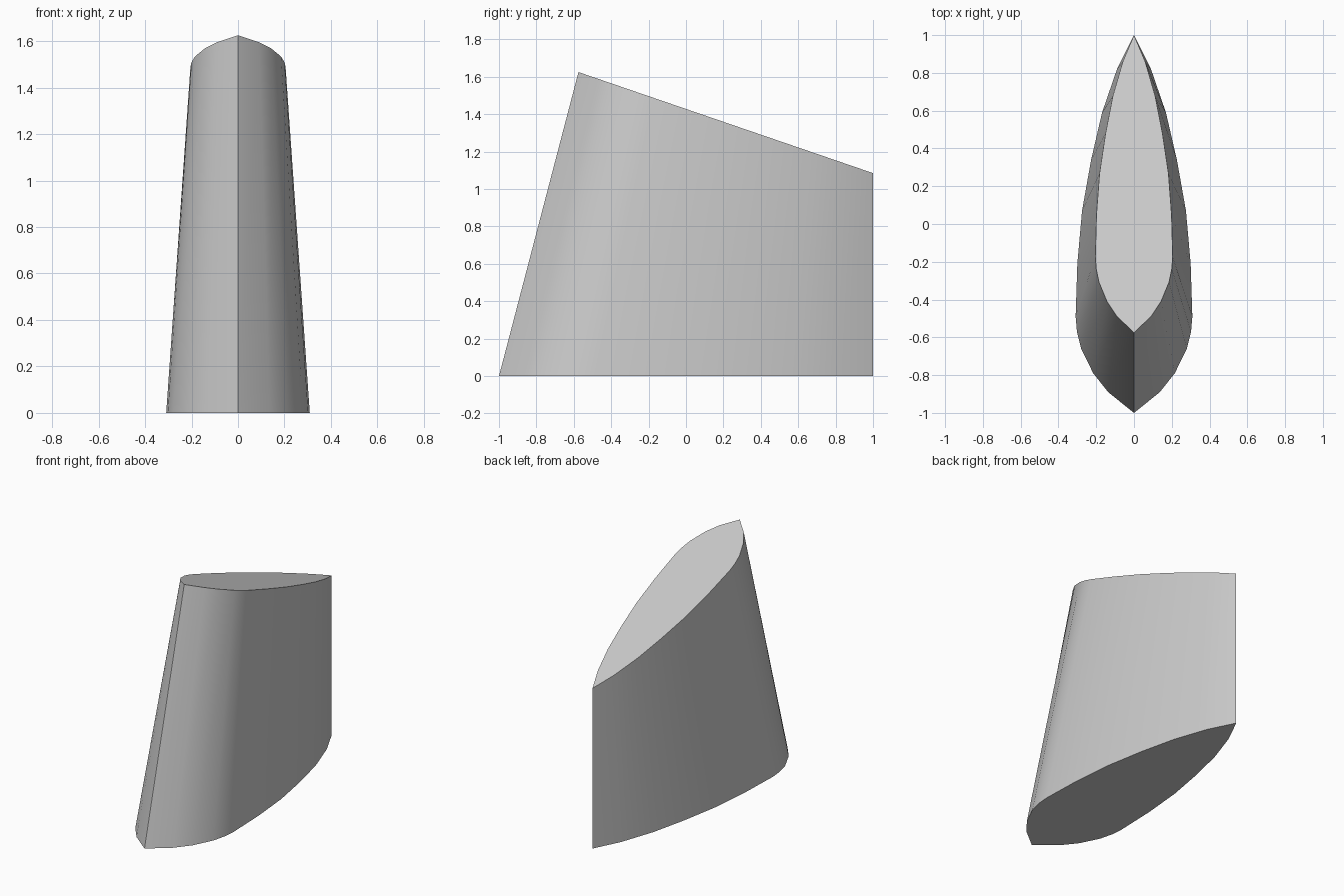
import bpy
import bmesh
import math

if "Cube" in bpy.data.objects:
    bpy.data.objects.remove(bpy.data.objects["Cube"], do_unlink=True)


def make_material(name, colour):
    mat = bpy.data.materials.new(name)
    mat.use_nodes = True
    mat.diffuse_color = colour
    mat.node_tree.nodes["Principled BSDF"].inputs["Base Color"].default_value = colour
    return mat


# Half outline of the foot, nose to tail: (half width, y)
HALF = [(0, -1), (0.137, -0.89), (0.216, -0.79), (0.28, -0.66), (0.302, -0.57),
        (0.309, -0.49), (0.30, -0.21), (0.275, 0.07), (0.227, 0.34),
        (0.169, 0.59), (0.09, 0.82), (0, 1)]
OUTLINE = HALF + [(-x, y) for x, y in HALF[-2:0:-1]]

TOP_WIDTH = 0.663    # narrowing of the top section
TOP_LENGTH = 0.7875  # shortening towards the upright tail edge
TAIL_HEIGHT = 1.085
TOP_SLOPE = 0.343


def top_point(x, y):
    y = 1 - (1 - y) * TOP_LENGTH
    return x * TOP_WIDTH, y, TAIL_HEIGHT + (1 - y) * TOP_SLOPE


# Tapered fin lofted from the flat foot to the sloping top
bm = bmesh.new()
foot = [bm.verts.new((x, y, 0)) for x, y in OUTLINE]
top = [bm.verts.new(top_point(x, y)) for x, y in OUTLINE]
bm.faces.new(foot[::-1])
bm.faces.new(top)
count = len(OUTLINE)
for i in range(count):
    j = (i + 1) % count
    bm.faces.new((foot[i], foot[j], top[j], top[i]))
bmesh.ops.recalc_face_normals(bm, faces=bm.faces)

mesh = bpy.data.meshes.new("tapered_fin")
bm.to_mesh(mesh)
bm.free()
mesh.materials.append(make_material("light grey", (0.6, 0.6, 0.6, 1)))
fin = bpy.data.objects.new("tapered_fin", mesh)
bpy.context.collection.objects.link(fin)

# Smooth flanks, sharp nose, tail and rims
bpy.ops.object.select_all(action="DESELECT")
fin.select_set(True)
bpy.context.view_layer.objects.active = fin
bpy.ops.object.shade_smooth_by_angle(angle=math.radians(35))
